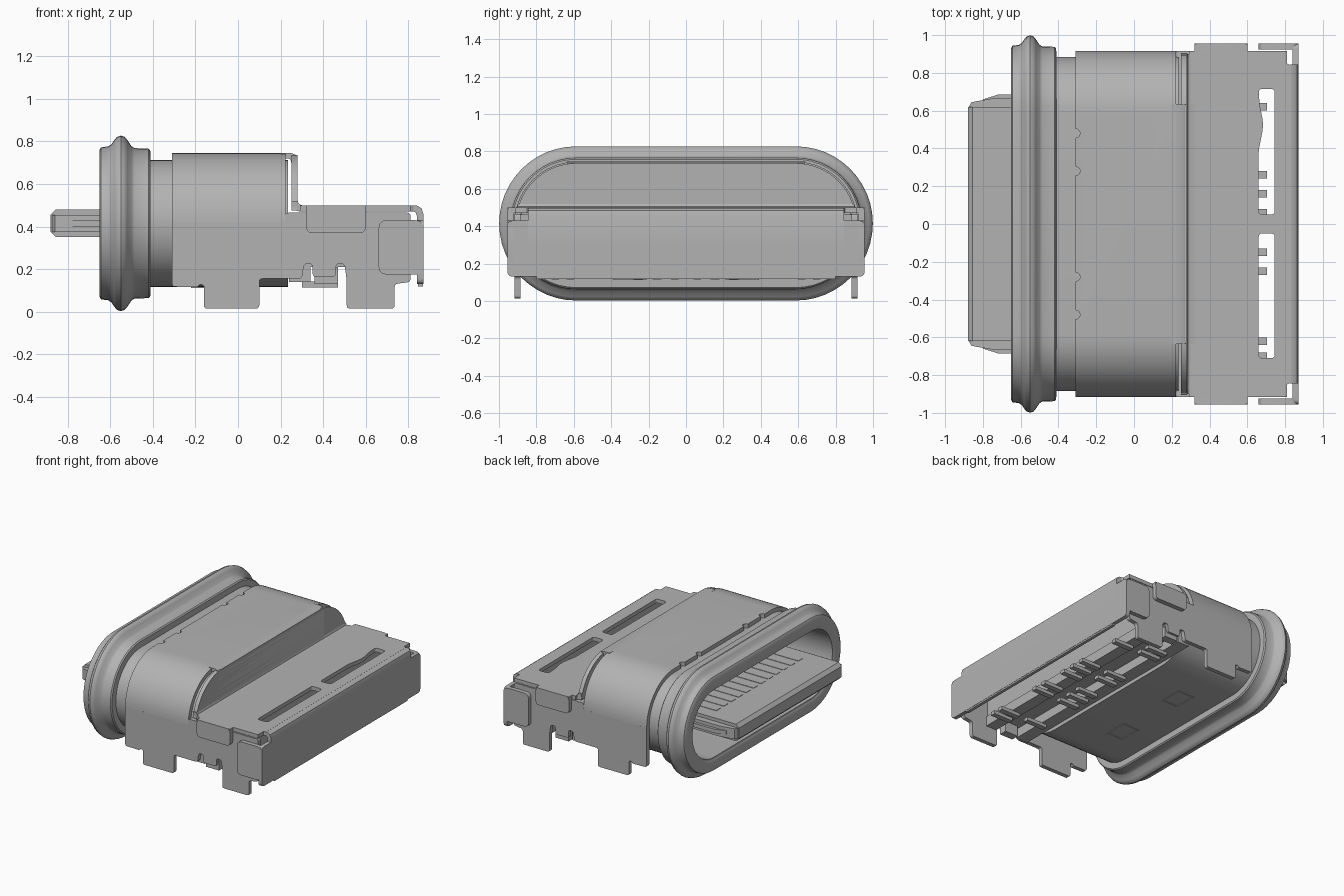
import bpy, bmesh, math
from mathutils import Vector

if "Cube" in bpy.data.objects:
    bpy.data.objects.remove(bpy.data.objects["Cube"])

ZC, CORE = 0.415, 0.587   # centre height and half straight length of the oval section

grey = bpy.data.materials.new("satin_grey")
grey.diffuse_color = (0.45, 0.45, 0.45, 1)
grey.use_nodes = True
grey.node_tree.nodes["Principled BSDF"].inputs["Base Color"].default_value = grey.diffuse_color


def add(name, bm):
    bmesh.ops.remove_doubles(bm, verts=bm.verts, dist=1e-5)
    bmesh.ops.recalc_face_normals(bm, faces=bm.faces)
    me = bpy.data.meshes.new(name)
    bm.to_mesh(me)
    bm.free()
    me.materials.append(grey)
    ob = bpy.data.objects.new(name, me)
    bpy.context.collection.objects.link(ob)
    return ob


def rounded(pts, r, n=5):
    """Round the corners of a polygon; r is one radius for all corners."""
    out = []
    for i, p in enumerate(pts):
        p, a, b = Vector(p), Vector(pts[i - 1]), Vector(pts[(i + 1) % len(pts)])
        d1, d2 = a - p, b - p
        k = min(r, d1.length * 0.45, d2.length * 0.45)
        s, e = p + d1.normalized() * k, p + d2.normalized() * k
        for j in range(n + 1):
            t = j / n
            out.append(tuple(s * (1 - t) ** 2 + p * 2 * t * (1 - t) + e * t * t))
    return out


def plate(name, loops, plane, w0, w1):
    """Prism from outlines (first outer, then holes) in a plane, from w0 to w1."""
    cu = bpy.data.curves.new(name, 'CURVE')
    cu.dimensions, cu.fill_mode, cu.extrude = '2D', 'BOTH', abs(w1 - w0) / 2
    for loop in loops:
        sp = cu.splines.new('POLY')
        sp.points.add(len(loop) - 1)
        for q, (u, v) in zip(sp.points, loop):
            q.co = (u, v, 0, 1)
        sp.use_cyclic_u = True
    tmp = bpy.data.objects.new(name + "_outline", cu)
    bpy.context.collection.objects.link(tmp)
    dg = bpy.context.evaluated_depsgraph_get()
    me = bpy.data.meshes.new_from_object(tmp.evaluated_get(dg))
    bm = bmesh.new()
    bm.from_mesh(me)
    bpy.data.objects.remove(tmp)
    bpy.data.meshes.remove(me)
    mid = (w0 + w1) / 2
    for v in bm.verts:
        u, t, w = v.co.x, v.co.y, v.co.z + mid
        v.co = {'xy': (u, t, w), 'xz': (u, w, t), 'yz': (w, u, t)}[plane]
    return add(name, bm)


def rect(a0, b0, a1, b1):
    return [(a0, b0), (a1, b0), (a1, b1), (a0, b1)]


def box(name, lo, hi):
    return plate(name, [rect(lo[0], lo[1], hi[0], hi[1])], 'xy', lo[2], hi[2])


def oval(r, start=0.0, end=2 * math.pi, n=48):
    """Points (y, z) on the oval of end radius r."""
    out = []
    for i in range(n + 1):
        a = start + (end - start) * i / n
        c, s = math.cos(a), math.sin(a)
        side = 1 if c > 1e-6 else -1
        if abs(c) <= 1e-6:      # both ends of the straight run
            sides = (1, -1) if s > 0 else (-1, 1)
            out += [(k * CORE, ZC + r * s) for k in sides]
        else:
            out.append((side * CORE + r * c, ZC + r * s))
    return out


def ring(name, profile):
    """Closed (x, radius) profile swept round the oval."""
    bm = bmesh.new()
    rows = [[bm.verts.new((x, y, z)) for y, z in oval(r)[:-1]] for x, r in profile]
    m = len(rows[0])
    for i in range(len(rows)):
        a, b = rows[i - 1], rows[i]
        for j in range(m):
            bm.faces.new((a[j - 1], a[j], b[j], b[j - 1]))
    return add(name, bm)


# sealing gasket with central bead, and the inner oval tube
ring("gasket", [(-.645, .27), (-.65, .28), (-.65, .345), (-.643, .357), (-.61, .361), (-.595, .37),
                (-.58, .392), (-.568, .406), (-.55, .412), (-.532, .406), (-.52, .392), (-.50, .362),
                (-.485, .353), (-.42, .351), (-.412, .343), (-.41, .27)])
ring("inner_tube", [(-.645, .256), (-.645, .298), (.235, .298), (.235, .256)])
plate("cavity_back_wall", [oval(.27)[:-1]], 'yz', 0.0, .225)

# contact tongue, stepped shoulders and contact strips
plate("tongue", [[(-.88, .61), (-.86, .645), (-.75, .665), (.05, .665),
                  (.05, -.665), (-.75, -.665), (-.86, -.645), (-.88, -.61)]], 'xy', .375, .455)
plate("tongue_core", [[(-.88, .375), (-.855, .35), (.05, .35), (.05, .48), (-.855, .48), (-.88, .455)]],
      'xz', -.62, .62)
plate("tongue_shoulder", [[(-.80, .66), (-.72, .685), (.05, .685), (.05, -.685), (-.72, -.685), (-.80, -.66)]],
      'xy', .40, .43)
for i in range(12):
    y = -.495 + i * .09
    for z in (.347, .479):
        box("contact_strip", (-.62, y - .025, z), (0, y + .025, z + .004))

# arched cover over the tube, with small notches in its front edge
outer, inner = oval(.33, 0, math.pi, 32), oval(.299, 0, math.pi, 32)
arch = plate("cover_arch", [outer + inner[::-1]], 'yz', -.31, .222)
bm = bmesh.new()
for y in (-.48, -.28, .28, .48):
    res = bmesh.ops.create_cone(bm, cap_ends=True, segments=20, radius1=.024, radius2=.024, depth=.2)
    bmesh.ops.translate(bm, verts=res['verts'], vec=(-.31, y, .75))
cutter = add("notch_cutter", bm)
cutter.hide_render = True
mod = arch.modifiers.new("notches", 'BOOLEAN')
mod.operation, mod.object, mod.solver = 'DIFFERENCE', cutter, 'EXACT'
bpy.context.view_layer.objects.active = arch
bpy.ops.object.modifier_apply(modifier=mod.name)
bpy.data.objects.remove(cutter)

# side walls with solder legs, folded flaps and rear wrap tabs
wall = [(-.31, .417), (-.31, .118), (-.19, .115), (-.18, .13), (-.16, .125), (-.16, .015), (.10, .015),
        (.10, .155), (.30, .155), (.31, .225), (.35, .225), (.35, .165), (.46, .165), (.46, .225), (.50, .225),
        (.51, .15), (.51, .015), (.735, .015), (.735, .13), (.81, .14), (.81, .465), (.222, .465), (.222, .417)]
wall = rounded(wall, .016, 3)
wall[:4] = [(-.31, .417)]
flap = rounded(rect(.32, .37, .60, .50), .03)
tab = rounded(rect(.66, .175, .87, .43), .04)
for s in (-1, 1):
    plate("side_wall", [wall], 'xz', s * .885, s * .917)
    plate("side_flap", [flap], 'xz', s * .92, s * .955)
    plate("rear_wrap_tab", [tab], 'xz', s * .923, s * .955)
    box("side_latch_block", (.36, min(s * .84, s * .90), .13), (.47, max(s * .84, s * .90), .21))

# rear step wall below the cover, joined by a bent tab
step = [p for p in oval(.322, 0, math.pi, 64) if p[1] > .475]
plate("step_wall", [[(step[0][0], .475)] + step + [(step[-1][0], .475)]], 'yz', .25, .28)
bend = [(.20, .72), (.235, .72), (.246, .715), (.25, .70), (.25, .50), (.262, .478), (.29, .47), (.34, .47),
        (.34, .50), (.30, .50), (.286, .506), (.28, .52), (.28, .715), (.27, .737), (.25, .745), (.20, .745)]
plate("bent_tab", [bend], 'xz', -.635, .635)
plate("step_fillet", [[(.25, .50), (.262, .478), (.29, .47), (.34, .47), (.34, .499), (.30, .50),
                       (.286, .506), (.28, .52), (.25, .52)]], 'xz', -.90, .90)

# rear top plate with two inspection slots
half = [(.29, .915), (.32, .915), (.32, .952), (.60, .952), (.60, .915), (.81, .915), (.81, .85), (.83, .84)]
slot_a = rounded([(.66, .05), (.745, .05), (.745, .715), (.66, .715), (.665, .63), (.682, .55),
                  (.682, .50), (.66, .39)], .02)
slot_b = rounded(rect(.66, -.71, .745, -.05), .02)
plate("rear_top_plate", [half + [(x, -y) for x, y in half[::-1]], slot_a, slot_b], 'xy', .47, .50)

# rear wall with rounded top bend
plate("rear_bend", [[(.825, .50), (.845, .497), (.862, .485), (.87, .46), (.87, .30), (.84, .30),
                     (.84, .45), (.835, .465), (.825, .47)]], 'xz', -.845, .845)
plate("rear_wall", [rounded(rect(-.955, .13, .955, .43), .03)], 'yz', .84, .87)
box("rear_wall_foot", (.845, -.80, .118), (.868, .80, .135))

# moulded body, cross bars and solder pins under the rear section
box("moulded_body", (.20, -.884, .21), (.60, .884, .462))
box("front_cross_bar", (.24, -.884, .14), (.34, .884, .215))
box("rear_cross_bar", (.52, -.884, .14), (.61, .884, .215))
for y in (.62, .26, .16, .06, -.15, -.25, -.62, -.70):
    box("rear_pin", (.54, y - .02, .115), (.705, y + .02, .142))
    box("front_pin", (.30, -y - .02, .115), (.47, -y + .02, .142))

# pressed spring marks under the tube
for y in (-.30, .30):
    plate("spring_mark", [rect(-.22, y - .09, -.08, y + .09), rect(-.21, y - .08, -.07 - .02, y + .08)],
          'xy', .112, .119)

# smooth shading with crisp edges
for ob in bpy.context.scene.objects:
    ob.select_set(True)
bpy.context.view_layer.objects.active = arch
bpy.ops.object.shade_smooth_by_angle(angle=math.radians(35))
